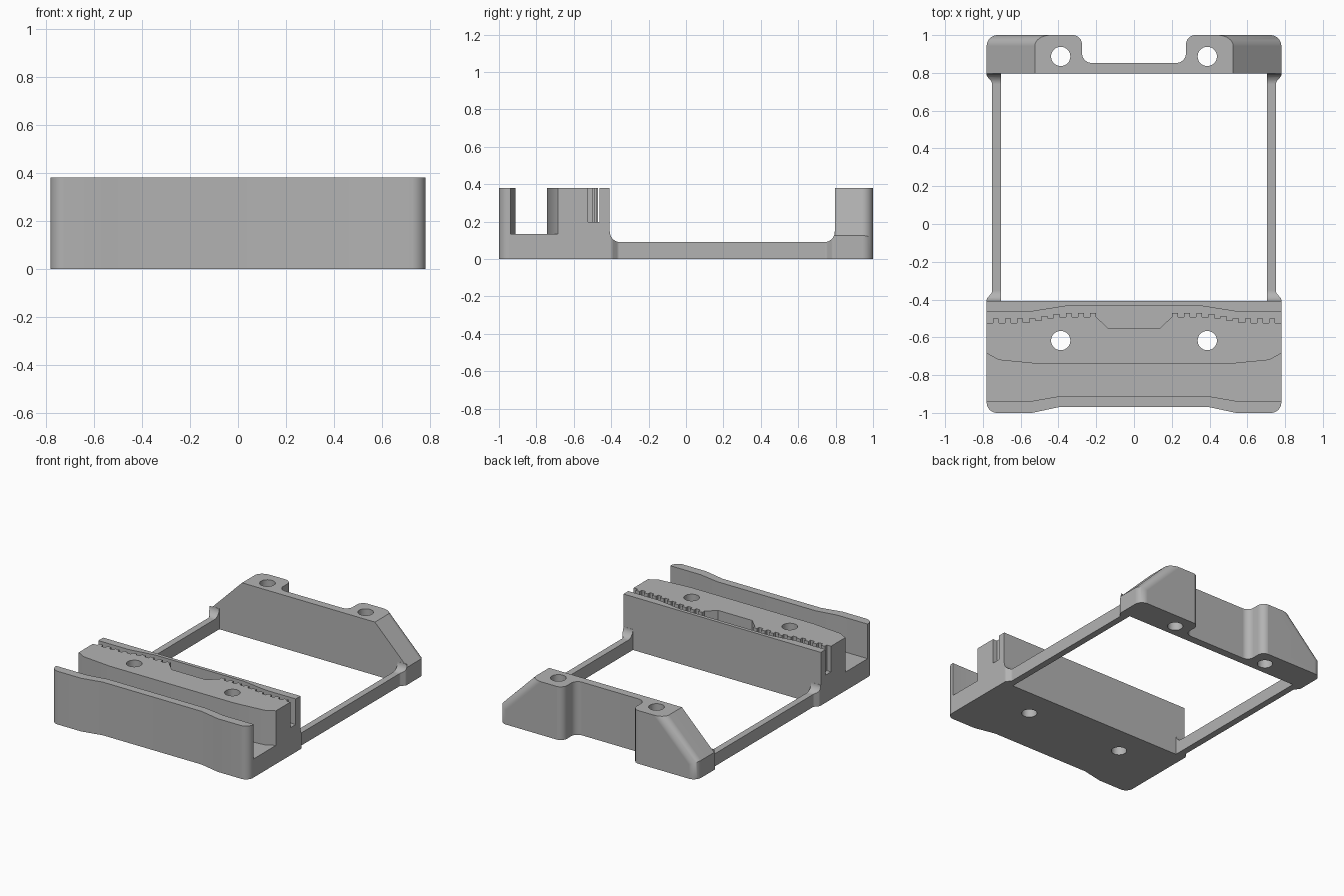
import bpy, bmesh, math
from mathutils import Vector

cube = bpy.data.objects.get("Cube")
if cube:
    bpy.data.objects.remove(cube, do_unlink=True)

H, W = 0.38, 0.78            # overall height and half width
FRONT_Y, REAR_Y = -0.408, 0.796   # inner faces of the two end blocks

grey = bpy.data.materials.new("plain grey")
grey.use_nodes = True
colour = (0.45, 0.45, 0.45, 1)
grey.diffuse_color = colour
grey.node_tree.nodes["Principled BSDF"].inputs["Base Color"].default_value = colour


def rounded(points, steps=8):
    """Outline from (u, v) or (u, v, radius) corners, with radii as tangent arcs."""
    out = []
    for i, p in enumerate(points):
        c = Vector(p[:2])
        if len(p) < 3:
            out.append(c)
            continue
        a = (Vector(points[i - 1][:2]) - c).normalized()
        b = (Vector(points[(i + 1) % len(points)][:2]) - c).normalized()
        half = a.angle(b) / 2
        centre = c + (a + b).normalized() * p[2] / math.sin(half)
        reach = p[2] / math.tan(half)
        start, end = c + a * reach - centre, c + b * reach - centre
        for k in range(steps + 1):
            t = k / steps
            out.append(centre + start.lerp(end, t).normalized() * p[2])
    return out


def mirrored(half):
    """Complete a right-hand run of corners with its left-hand copy."""
    return half + [(-p[0], *p[1:]) for p in reversed(half)]


def prism(name, outline, lo, hi, axis="z"):
    place = {"z": lambda u, v, w: (u, v, w),
             "x": lambda u, v, w: (w, u, v),
             "y": lambda u, v, w: (u, w, v)}[axis]
    bm = bmesh.new()
    face = bm.faces.new([bm.verts.new(place(u, v, lo)) for u, v in outline])
    ext = bmesh.ops.extrude_face_region(bm, geom=[face])["geom"]
    shift = Vector(place(0, 0, hi - lo))
    bmesh.ops.translate(bm, vec=shift, verts=[g for g in ext if isinstance(g, bmesh.types.BMVert)])
    bmesh.ops.recalc_face_normals(bm, faces=bm.faces)
    mesh = bpy.data.meshes.new(name)
    bm.to_mesh(mesh)
    bm.free()
    mesh.materials.append(grey)
    obj = bpy.data.objects.new(name, mesh)
    bpy.context.collection.objects.link(obj)
    return obj


def select(obj):
    bpy.ops.object.select_all(action="DESELECT")
    obj.select_set(True)
    bpy.context.view_layer.objects.active = obj


def combine(obj, tool, operation="DIFFERENCE"):
    mod = obj.modifiers.new("cut", "BOOLEAN")
    mod.operation, mod.object, mod.solver = operation, tool, "EXACT"
    select(obj)
    bpy.ops.object.modifier_apply(modifier=mod.name)
    bpy.data.objects.remove(tool, do_unlink=True)


def drill(obj, y):
    for x in (-0.388, 0.388):
        ring = [(x + 0.051 * math.cos(a), y + 0.051 * math.sin(a))
                for a in (math.tau * k / 32 for k in range(32))]
        combine(obj, prism("drill", ring, -0.1, H + 0.1))


def finish(obj):
    select(obj)
    bpy.ops.object.shade_smooth_by_angle(angle=math.radians(30))
    mod = obj.modifiers.new("even normals", "WEIGHTED_NORMAL")
    mod.keep_sharp = True


# Front block: solid plan with a waisted front face
plan = mirrored([(0.39, -0.968), (0.54, -1), (W, -1, 0.055), (W, FRONT_Y)])
front = prism("front_block", rounded(plan), 0, H)

# Wide channel between the front lip and the ridge
lip = [(0.39, -0.911), (0.54, -0.937), (0.9, -0.937)]
ridge = [(0.9, -0.64), (W, -0.685), (0.715, -0.72), (0.49, -0.742)]
combine(front, prism("channel", rounded(mirrored(lip + ridge)), 0.133, H + 0.1))

# Narrow slot behind the ridge: toothed side with a central recess
teeth = [(0.135, -0.554), (0.2, -0.492)]
pitch = 0.0644
for k in range(9):
    x = 0.2 + k * pitch
    blend = min(max((x - 0.36) / 0.17, 0), 1)
    low = -0.493 - 0.03 * blend
    top = low + 0.023
    teeth += [(x + 0.001, top), (x + pitch / 2, top),
              (x + pitch / 2, low), (x + pitch, low)]
teeth += [(0.9, -0.523), (0.9, -0.463), (0.54, -0.463), (0.35, -0.433)]
combine(front, prism("slot", rounded(mirrored(teeth)), 0.197, H + 0.1))
drill(front, -0.617)
finish(front)

# Rear block: sloped shoulders with rounded back edges
shape = mirrored([(W, 0), (W, 0.125), (0.525, H)])
rear = prism("rear_block", rounded(shape), REAR_Y, 1, "y")
bm = bmesh.new()
bm.from_mesh(rear.data)
edges = [e for e in bm.edges
         if all(v.co.y > 0.99 for v in e.verts)
         and abs(e.verts[0].co.z - e.verts[1].co.z) > 0.05]
bmesh.ops.bevel(bm, geom=edges, offset=0.058, segments=8, profile=0.5, affect="EDGES")
bm.to_mesh(rear.data)
bm.free()

# Rounded gap between the two rear tabs
gap = mirrored([(0.275, 0.853, 0.05), (0.275, 1.0003, 0.05), (0.42, 1.0003), (0.42, 1.1)])
combine(rear, prism("gap", rounded(gap), -0.1, H + 0.1))
drill(rear, 0.887)
finish(rear)

# Side rails: low bars that rise and flare into both blocks
side = rounded([(FRONT_Y, 0), (REAR_Y, 0), (REAR_Y, 0.147), (REAR_Y - 0.001, 0.147),
                (REAR_Y - 0.001, 0.09, 0.055), (FRONT_Y + 0.001, 0.09, 0.055),
                (FRONT_Y + 0.001, 0.147), (FRONT_Y, 0.147)])
for sign, label in ((1, "left"), (-1, "right")):
    rail = prism(label + "_rail", side, sign * 0.6, sign * 0.9, "x")
    flare = [(0.705, FRONT_Y - 0.1), (W, FRONT_Y - 0.1), (W, FRONT_Y + 0.012, 0.02),
             (0.752, FRONT_Y + 0.045, 0.02), (0.752, REAR_Y - 0.045, 0.02),
             (W, REAR_Y - 0.012, 0.02), (W, REAR_Y + 0.1), (0.705, REAR_Y + 0.1)]
    outline = [(sign * p[0], p[1]) for p in rounded(flare, 4)]
    combine(rail, prism("flare", outline, -0.1, 0.3), "INTERSECT")
    finish(rail)
